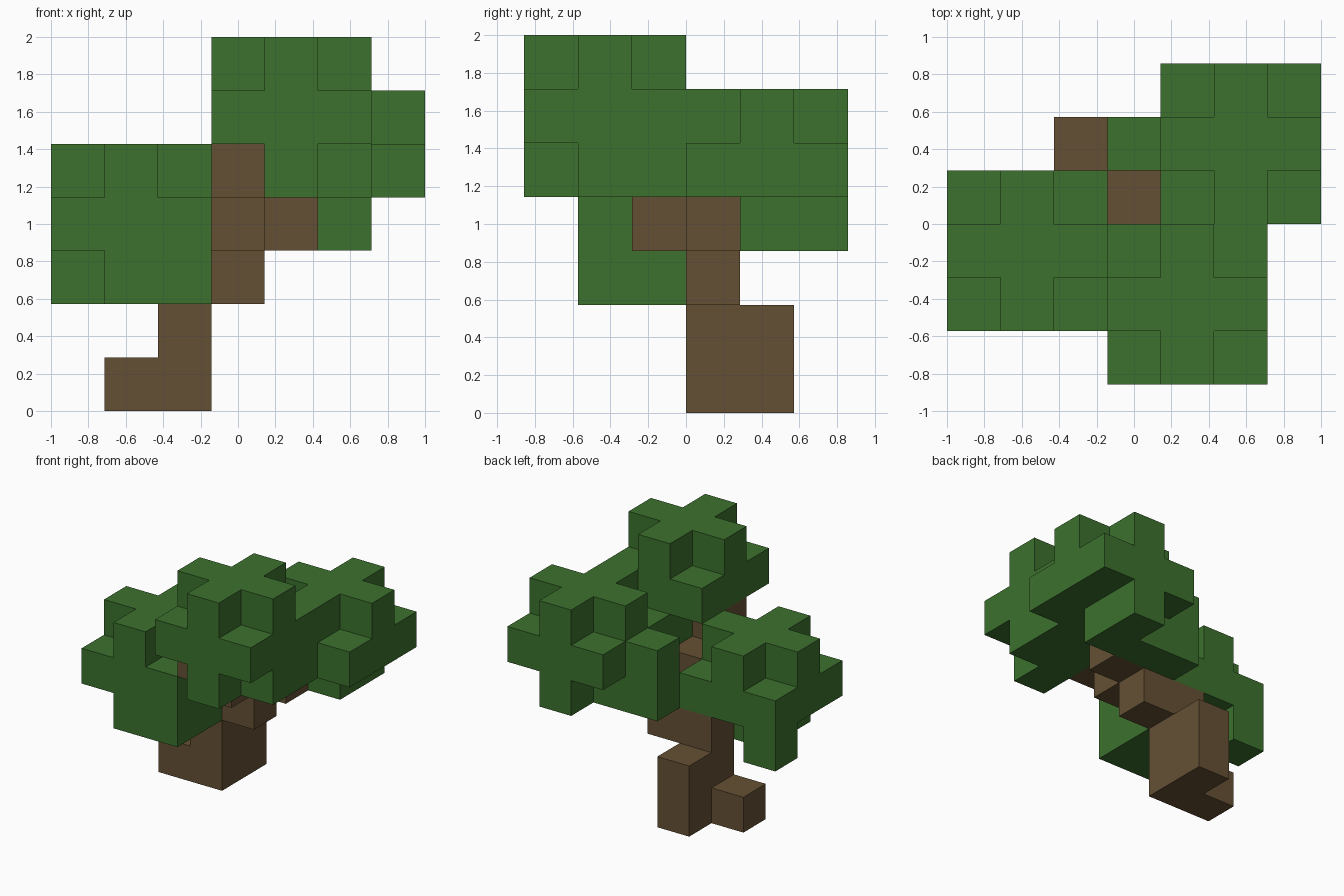
import bpy
import bmesh
import math
from mathutils import Vector

if "Cube" in bpy.data.objects:
    bpy.data.objects.remove(bpy.data.objects["Cube"], do_unlink=True)

CELL = 2 / 7                      # the whole tree sits on a 7 x 6 x 7 block grid
ORIGIN = Vector((-1, -3 * CELL, 0))


def material(name, colour):
    mat = bpy.data.materials.new(name)
    mat.use_nodes = True
    mat.diffuse_color = colour
    mat.node_tree.nodes["Principled BSDF"].inputs["Base Color"].default_value = colour
    mat.node_tree.nodes["Principled BSDF"].inputs["Roughness"].default_value = 1
    return mat


bark = material("bark brown", (0.13, 0.081, 0.034, 1))
leaf = material("leaf green", (0.045, 0.165, 0.027, 1))


def block_object(name, cells, mat):
    """Skin a set of grid cells with only their outer faces."""
    cells = set(cells)
    bm = bmesh.new()
    for cell in cells:
        centre = Vector(cell) + Vector((0.5, 0.5, 0.5))
        for axis in range(3):
            for sign in (-1, 1):
                normal = Vector((0, 0, 0))
                normal[axis] = sign
                if tuple(int(c) for c in Vector(cell) + normal) in cells:
                    continue
                u = Vector((0, 0, 0))
                u[(axis + 1) % 3] = 0.5
                v = normal.cross(u)
                mid = centre + normal / 2
                corners = (mid - u - v, mid + u - v, mid + u + v, mid - u + v)
                bm.faces.new([bm.verts.new(ORIGIN + p * CELL) for p in corners])
    bmesh.ops.remove_doubles(bm, verts=bm.verts, dist=0.001)
    bmesh.ops.dissolve_limit(bm, angle_limit=math.radians(1),
                             verts=bm.verts, edges=bm.edges)
    mesh = bpy.data.meshes.new(name)
    bm.to_mesh(mesh)
    bm.free()
    mesh.materials.append(mat)
    obj = bpy.data.objects.new(name, mesh)
    bpy.context.collection.objects.link(obj)
    return obj


def canopy(name, centre, lower, extra=()):
    """Full square middle layer, plus-shaped top, irregular lower layer."""
    cx, cy, cz = centre
    ring = [(x, y) for x in (-1, 0, 1) for y in (-1, 0, 1)]
    cells = [(cx + x, cy + y, cz) for x, y in ring]
    cells += [(cx + x, cy + y, cz + 1) for x, y in ring if x * y == 0]
    cells += [(cx + x, cy + y, cz - 1) for x, y in lower]
    cells += [(cx + x, cy + y, cz + z) for x, y, z in extra]
    return block_object(name, cells, leaf)


# Trunk with root, and branches stepping diagonally into the leaves
block_object("trunk", [(2, 3, 0), (2, 3, 1), (2, 3, 2), (3, 3, 2)], bark)
block_object("back_root", [(2, 4, 0), (2, 4, 1)], bark)
block_object("side_root", [(1, 3, 0)], bark)
block_object("front_branch", [(3, 2, 3), (3, 1, 4)], bark)
block_object("back_branch", [(4, 3, 3)], bark)

# Leaf clusters
canopy("low_canopy", (1, 2, 3),
       [(0, 0), (0, -1), (1, 0), (1, -1), (-1, 1)])
canopy("top_canopy", (4, 1, 5),
       [(0, 0), (0, -1), (0, 1), (1, 0), (1, 1)])
canopy("back_canopy", (5, 4, 4),
       [(0, 0), (0, 1), (-1, 0), (-2, 0)], extra=[(-2, 0, 0)])
